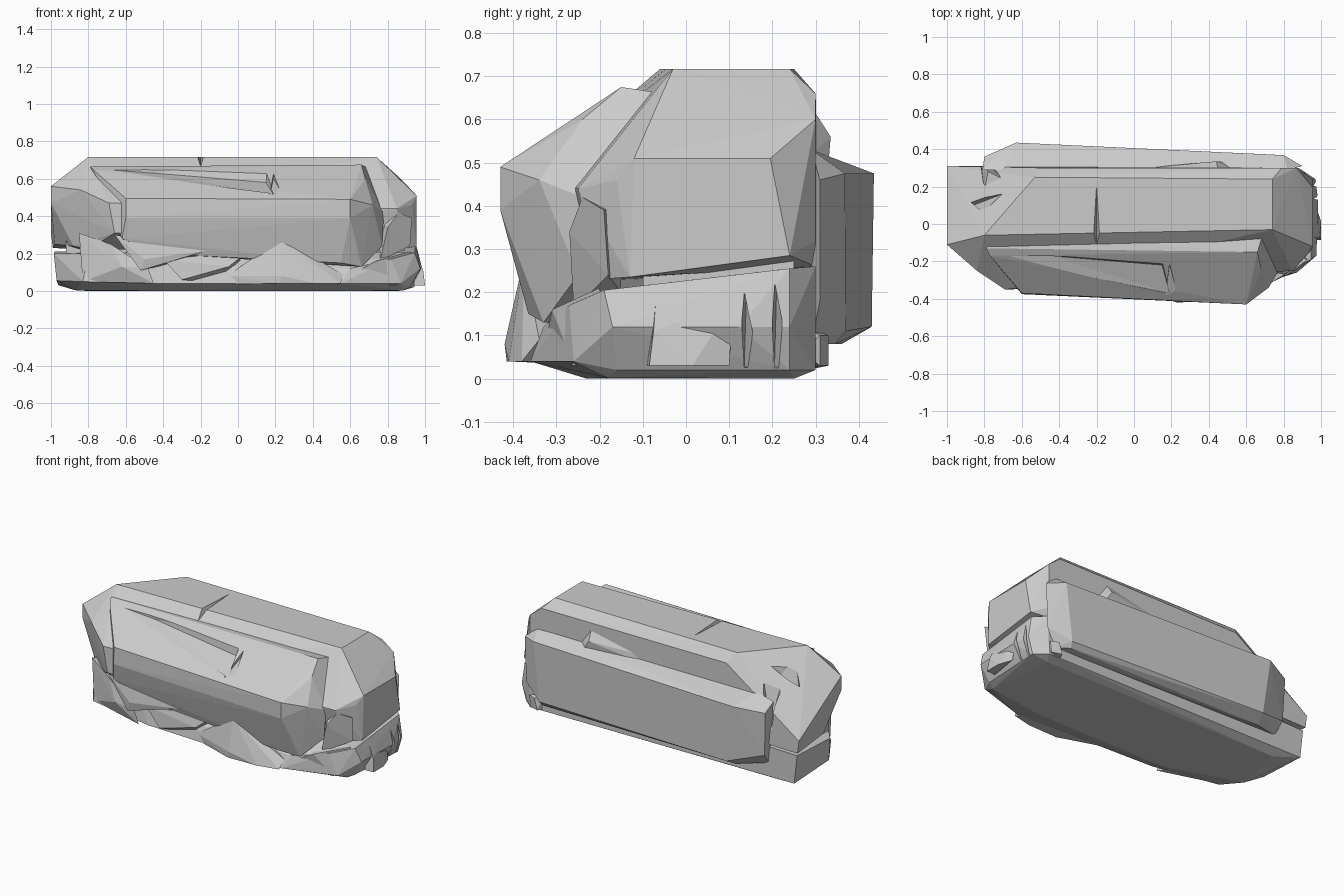
import bpy, bmesh


def hull(name, pts):
    """Faceted convex chunk of rock around a few corner points."""
    bm = bmesh.new()
    for p in pts:
        bm.verts.new(p)
    res = bmesh.ops.convex_hull(bm, input=bm.verts)
    junk = {e for e in res["geom_interior"] + res["geom_unused"]
            if isinstance(e, bmesh.types.BMVert)}
    bmesh.ops.delete(bm, geom=list(junk), context='VERTS')
    bmesh.ops.dissolve_limit(bm, angle_limit=0.03, verts=bm.verts, edges=bm.edges)
    bmesh.ops.recalc_face_normals(bm, faces=bm.faces)
    me = bpy.data.meshes.new(name)
    bm.to_mesh(me)
    bm.free()
    ob = bpy.data.objects.new(name, me)
    bpy.context.collection.objects.link(ob)
    return ob


def chip(target, name, pts):
    """Cut a crack or chip out of a chunk."""
    c = hull(name, pts)
    c.hide_render = True
    m = target.modifiers.new(name, 'BOOLEAN')
    m.operation = 'DIFFERENCE'
    m.solver = 'EXACT'
    m.object = c
    bpy.context.view_layer.update()
    dg = bpy.context.evaluated_depsgraph_get()
    me = bpy.data.meshes.new_from_object(target.evaluated_get(dg))
    target.modifiers.clear()
    target.data = me
    bpy.data.objects.remove(c)


# Main long boulder
core = hull("main_boulder", [
    (-.80, -.06, .717), (-.53, .25, .717), (.74, .24, .717), (.74, -.03, .717),
    (-.49, .30, .66), (.79, .30, .66), (.87, .30, .60), (.87, .30, .32),
    (.955, -.12, .51), (.955, .195, .51), (.955, .24, .285), (.955, -.13, .235),
    (.93, -.16, .46), (.85, -.25, .44), (.87, -.20, .23),
    (-1, -.11, .56), (-1, -.11, .47), (-.98, .04, .25), (-.88, -.15, .24),
    (-1, .31, .31), (-.99, .31, .23), (-.69, -.35, .47), (-.66, -.35, .31),
    (-.84, -.25, .54), (-.80, -.2, .22), (.8, .30, .26)])

# Crack across the top, pit and nick on the left slope
chip(core, "top_crack", [(-.20, .21, .725), (-.20, .20, .715), (-.23, -.15, .74),
                         (-.17, -.15, .74), (-.20, -.15, .66)])
chip(core, "left_pit", [(-.88, .13, .60), (-.68, .17, .72), (-.80, .06, .68),
                        (-.86, .10, .48), (-.73, .15, .56)])
chip(core, "corner_nick", [(-.83, .35, .62), (-.74, .35, .66), (-.80, .18, .60),
                           (-.78, .28, .36), (-.82, .35, .25), (-.70, .24, .62)])

# Front slab leaning on the boulder
front = hull("front_slab", [
    (-.60, -.37, .495), (-.60, -.375, .39), (-.62, -.35, .28), (-.45, -.33, .20),
    (.60, -.43, .49), (.60, -.43, .39), (.55, -.365, .15), (.66, -.33, .13),
    (-.79, -.13, .665), (-.77, -.17, .645), (-.72, -.05, .66), (.66, -.15, .675),
    (.69, -.05, .66), (.68, -.24, .60), (.72, -.34, .46), (.78, -.24, .42),
    (.77, -.25, .24), (.6, -.1, .14), (-.6, -.1, .22), (-.66, -.28, .40)])

# Long split along the slab's upper slope, ending in a small step
chip(front, "long_split", [(-.79, -.17, .655), (.19, -.37, .515), (.15, -.22, .58),
                           (-.45, -.17, .63), (.19, -.40, .62), (.16, -.20, .72),
                           (-.75, -.17, .75)])
chip(front, "step", [(.17, -.38, .51), (.23, -.37, .53), (.19, -.22, .60),
                     (.17, -.38, .7), (.23, -.37, .7), (.19, -.2, .7)])

# Back slab and the small lump resting on it
hull("back_slab", [
    (-.63, .435, .475), (-.58, .43, .12), (.80, .368, .475), (.76, .37, .11),
    (-.80, .36, .45), (-.79, .35, .18), (-.81, .29, .50), (-.78, .29, .11),
    (.90, .31, .46), (.89, .31, .18), (.82, .29, .53), (.82, .29, .08),
    (-.60, .36, .08), (.75, .345, .08), (-.70, .29, .53)])
hull("back_lump", [(.05, .29, .55), (.44, .335, .56), (.48, .33, .50), (.05, .30, .50),
                   (.45, .29, .63), (.53, .29, .52)])
hull("back_chip", [(.80, .33, .03), (.82, .33, .10), (.87, .31, .10), (.86, .31, .03),
                   (.78, .28, .12), (.78, .28, .02), (.87, .27, .06)])

# Base layer under the seam
base = hull("base_layer", [
    (-.87, -.08, .004), (-.80, .25, 0), (.84, .25, 0), (.88, -.18, .002), (-.40, -.23, 0),
    (.5, -.23, 0), (-.97, -.03, .055), (-.985, -.02, .20), (-.98, .30, .21),
    (-.96, .30, .03), (-.83, -.25, .05), (-.80, -.24, .20), (.95, .24, .255),
    (.945, -.19, .205), (.94, .24, .02), (.975, -.17, .12), (.92, -.16, .02),
    (.985, .12, .12), (.97, .24, .12), (.88, .30, .26), (.87, .30, .02),
    (.87, -.26, .04), (.82, -.27, .17), (.60, -.33, .12), (.55, -.36, .04),
    (-.40, -.32, .04), (-.45, -.30, .14)])

# Splintered right end: gouges and a spur
for y, top in ((.135, .20), (.205, .22)):
    chip(base, "end_gouge", [(1.03, y, .01), (1.03, y + .035, .01), (.91, y, .03),
                             (1.03, y - .01, top), (.93, y + .005, top)])
hull("end_spur", [(1, -.085, .03), (1, .015, .03), (.99, -.075, .11), (.97, .10, .03),
                  (.94, -.09, .03), (.95, .11, .18), (.96, -.07, .18), (.94, 0, .22)])

# Inset rock that closes the seam between boulder and base
hull("seam_filler", [(x, y, z) for x in (-.92, .89) for y in (-.10, .25) for z in (.12, .34)])

# Splintered pieces along the foot of the front
hull("front_wedge", [(.23, -.375, .28), (.22, -.415, .04), (.23, -.42, .08), (-.06, -.32, .08),
                     (-.10, -.30, .035), (.56, -.34, .09), (.55, -.38, .04), (.42, -.41, .04),
                     (.23, -.22, .25), (.3, -.2, .03)])
hull("left_splinter", [(-.85, -.23, .31), (-.83, -.24, .05), (-.68, -.30, .25), (-.48, -.34, .12),
                       (-.45, -.34, .04), (-.62, -.33, .13), (-.7, -.15, .05), (-.82, -.15, .29)])
hull("lower_left_shard", [(-.66, -.34, .30), (-.52, -.35, .11), (-.17, -.35, .215), (-.55, -.25, .24),
                          (-.3, -.25, .16), (-.5, -.36, .17)])
hull("lower_mid_shard", [(-.40, -.34, .17), (-.30, -.35, .06), (-.05, -.35, .13), (.05, -.33, .21),
                         (-.2, -.25, .2), (-.1, -.25, .04)])
hull("right_splinter", [(.55, -.33, .06), (.74, -.31, .16), (.92, -.20, .21), (.91, -.19, .05),
                        (.84, -.26, .03), (.66, -.2, .16), (.7, -.2, .03)])
hull("right_shard", [(.86, -.24, .42), (.93, -.19, .39), (.92, -.18, .24), (.76, -.26, .16),
                     (.80, -.27, .34), (.75, -.15, .4), (.78, -.15, .2)])
